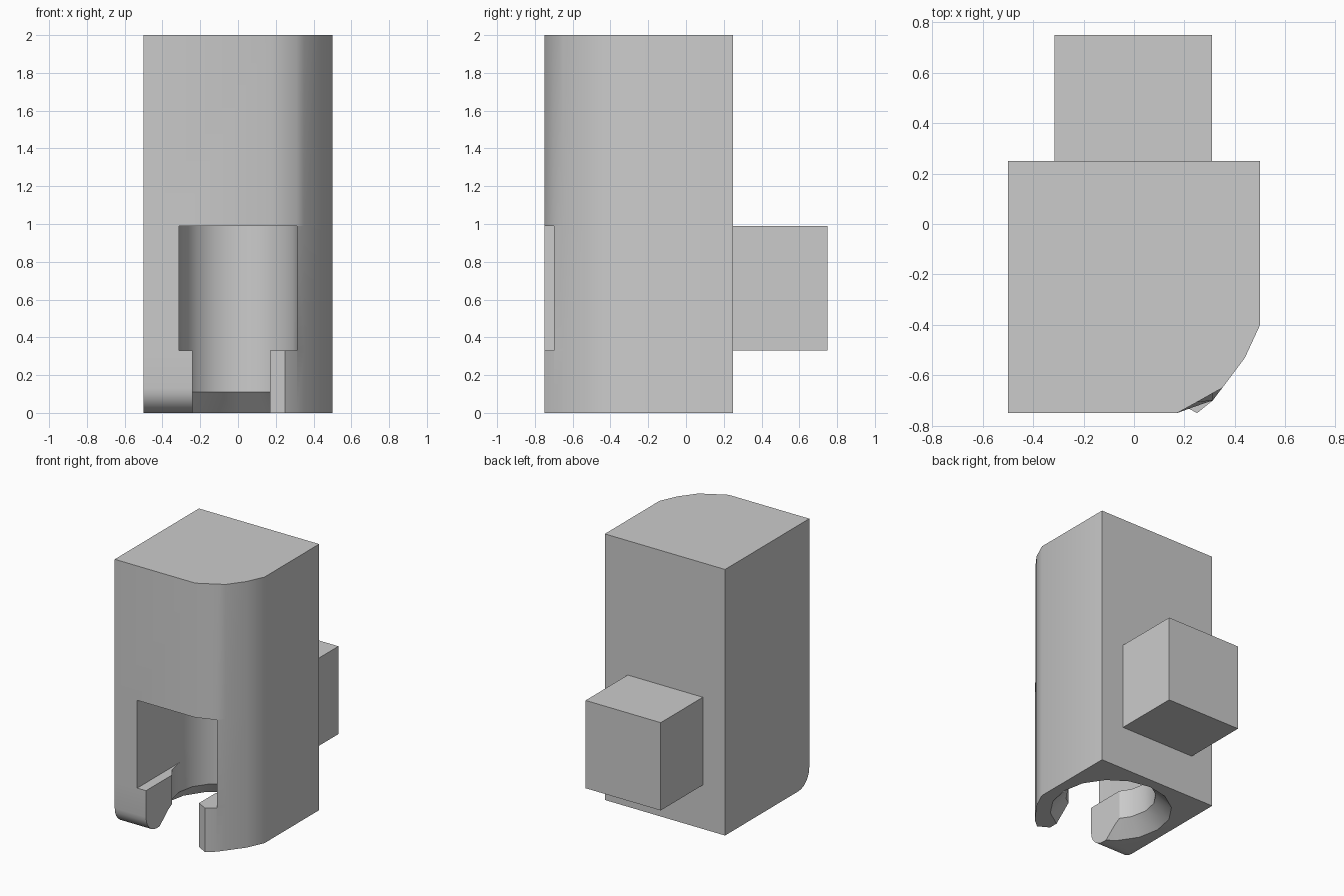
import bpy, bmesh, math

if "Cube" in bpy.data.objects:
    bpy.data.objects.remove(bpy.data.objects["Cube"])

grey = bpy.data.materials.new("plain grey")
grey.diffuse_color = (0.6, 0.6, 0.6, 1)
grey.use_nodes = True
grey.node_tree.nodes["Principled BSDF"].inputs["Base Color"].default_value = grey.diffuse_color


def loft(name, rings):
    """Closed solid through rings of equal point count."""
    bm = bmesh.new()
    vs = [[bm.verts.new(p) for p in r] for r in rings]
    n = len(vs[0])
    for a, b in zip(vs, vs[1:]):
        for i in range(n):
            j = (i + 1) % n
            bm.faces.new((a[i], a[j], b[j], b[i]))
    bm.faces.new(vs[0])
    bm.faces.new(vs[-1])
    bmesh.ops.recalc_face_normals(bm, faces=bm.faces)
    me = bpy.data.meshes.new(name)
    bm.to_mesh(me)
    bm.free()
    ob = bpy.data.objects.new(name, me)
    bpy.context.collection.objects.link(ob)
    me.materials.append(grey)
    return ob


def prism(name, plan, z0, z1):
    return loft(name, [[(x, y, z) for x, y in plan] for z in (z0, z1)])


def circle(r, z, n=16):
    return [(r * math.cos(2 * math.pi * i / n),
             -0.25 + r * math.sin(2 * math.pi * i / n), z) for i in range(n)]


# Body: one rounded vertical corner, fuller at the foot than at the top
def body_ring(z, bump, shoulder):
    plan = [(-0.5, 0.25), (-0.5, -0.75), (0.17, -0.75), (0.25, bump),
            (0.312, shoulder), (0.35, -0.65), (0.44, -0.53), (0.5, -0.4), (0.5, 0.25)]
    return [(x, y, z) for x, y in plan]


body = loft("body", [body_ring(0, -0.75, -0.70), body_ring(0.33, -0.75, -0.70),
                     body_ring(0.99, -0.721, -0.70), body_ring(2, -0.706, -0.671)])

# Socket: round-backed wide slot above a narrower one
R = 0.313
arc = [(p[0], p[1]) for p in circle(R, 0)[:9]]
wide_slot = prism("wide_slot_cutter", arc + [(-R, -0.9), (R, -0.9)], 0.33, 0.99)
bore = prism("bore_cutter", [(p[0], p[1]) for p in circle(R, 0)], -0.1, 0.5)
narrow_slot = prism("narrow_slot_cutter",
                    [(-0.24, -0.9), (0.25, -0.9), (0.25, -0.75), (0.17, -0.705),
                     (0.17, -0.25), (-0.24, -0.25)], -0.1, 0.4)
# Flared mouth under the bore
flare = loft("flare_cutter", [circle(R + 0.21, -0.1), circle(R, 0.11)])
# Rounded lower front edge of the left jaw
f = 0.13
edge = [(-0.75 + f - f * math.sin(a), f - f * math.cos(a))
        for a in (math.pi / 2 * i / 6 for i in range(7))]
edge += [(-0.9, f), (-0.9, -0.1), (-0.75 + f, -0.1)]
jaw_round = loft("jaw_round_cutter", [[(x, y, z) for y, z in edge] for x in (-0.6, -0.1)])

for cutter in (wide_slot, bore, narrow_slot, flare, jaw_round):
    m = body.modifiers.new(cutter.name, 'BOOLEAN')
    m.operation, m.solver, m.object = 'DIFFERENCE', 'EXACT', cutter
    bpy.context.view_layer.objects.active = body
    bpy.ops.object.modifier_apply(modifier=m.name)
    bpy.data.objects.remove(cutter)

# Square plug on the back
prism("plug", [(-0.315, 0.25), (0.31, 0.25), (0.31, 0.75), (-0.315, 0.75)], 0.33, 0.99)

bpy.ops.object.select_all(action='DESELECT')
body.select_set(True)
bpy.context.view_layer.objects.active = body
bpy.ops.object.shade_smooth_by_angle(angle=math.radians(32))
